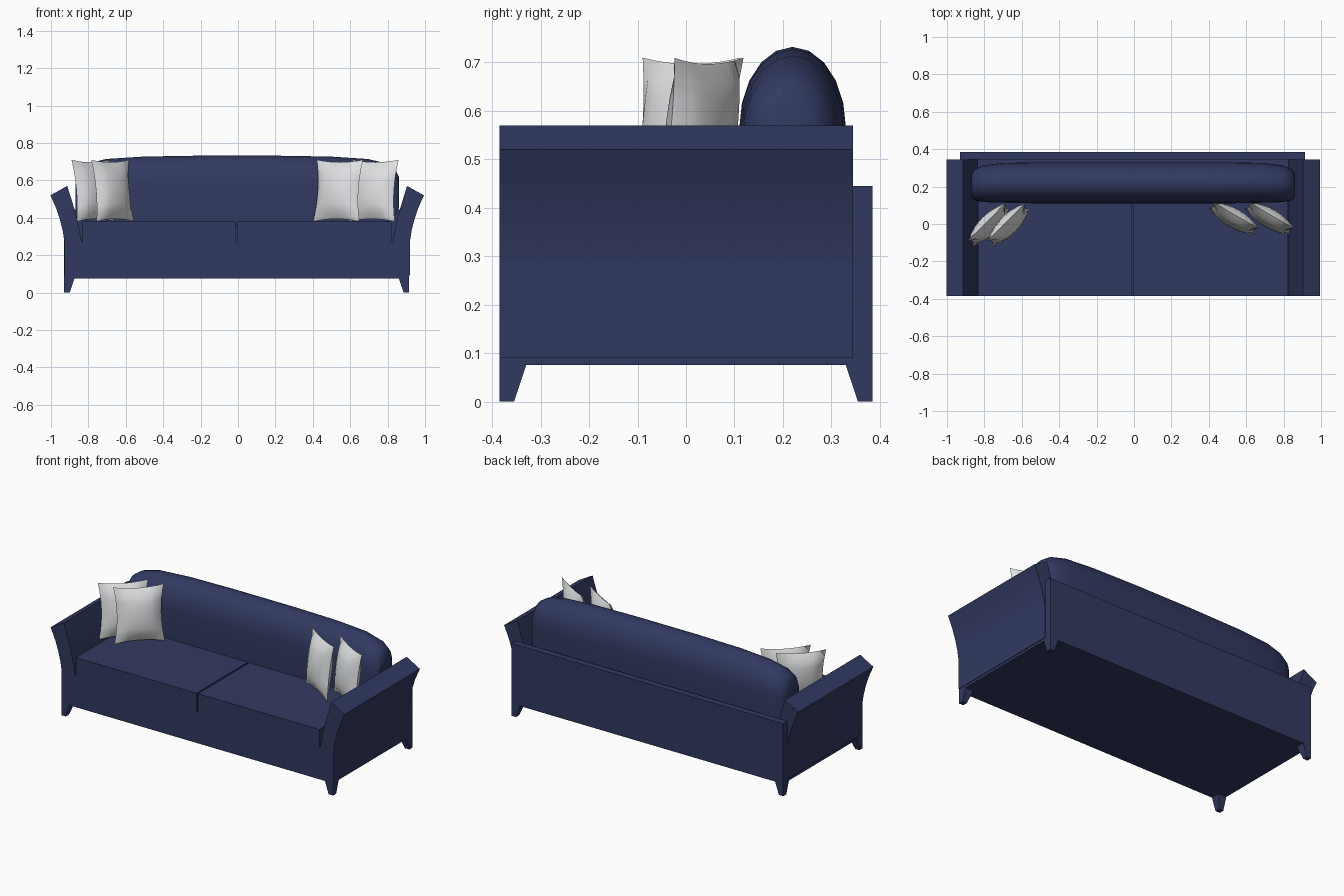
import bpy, bmesh, math
from mathutils import Matrix

if "Cube" in bpy.data.objects:
    bpy.data.objects.remove(bpy.data.objects["Cube"])


def material(name, rgb):
    m = bpy.data.materials.new(name)
    m.diffuse_color = (*rgb, 1)
    m.use_nodes = True
    m.node_tree.nodes["Principled BSDF"].inputs["Base Color"].default_value = m.diffuse_color
    return m


NAVY = material("navy fabric", (0.031, 0.041, 0.118))
WHITE = material("pale grey fabric", (0.74, 0.75, 0.76))


def finish(name, bm, mat, smooth=None):
    bmesh.ops.remove_doubles(bm, verts=bm.verts, dist=1e-5)
    bmesh.ops.recalc_face_normals(bm, faces=bm.faces)
    me = bpy.data.meshes.new(name)
    bm.to_mesh(me)
    bm.free()
    me.materials.append(mat)
    ob = bpy.data.objects.new(name, me)
    bpy.context.collection.objects.link(ob)
    if smooth:
        bpy.ops.object.select_all(action='DESELECT')
        ob.select_set(True)
        bpy.context.view_layer.objects.active = ob
        bpy.ops.object.shade_smooth_by_angle(angle=math.radians(smooth))
    return ob


def loft(name, rings, mat, smooth=None):
    """Skin a list of equal-length closed rings and cap both ends."""
    bm = bmesh.new()
    vs = [[bm.verts.new(p) for p in r] for r in rings]
    n = len(vs[0])
    for a, b in zip(vs, vs[1:]):
        for i in range(n):
            j = (i + 1) % n
            bm.faces.new((a[i], a[j], b[j], b[i]))
    bm.faces.new(vs[0])
    bm.faces.new(vs[-1][::-1])
    return finish(name, bm, mat, smooth)


def rect(x0, x1, y0, y1, z):
    return [(x0, y0, z), (x1, y0, z), (x1, y1, z), (x0, y1, z)]


def box(name, x0, x1, y0, y1, z0, z1):
    return loft(name, [rect(x0, x1, y0, y1, z0), rect(x0, x1, y0, y1, z1)], NAVY)


L, R, F, B = -0.93, 0.915, -0.385, 0.385   # frame limits

# Frame: bottom rail, body under the seat, back panel
box("bottom_rail", L, R, F, B, 0.075, 0.09)
box("seat_base", -0.86, 0.85, F, 0.345, 0.09, 0.27)
box("back_panel", L, R, 0.345, B, 0.09, 0.445)

# Tapered corner legs, straight on their outer sides
for side, x, sx in (("left", L, 1), ("right", R, -1)):
    for end, y, sy in (("front", F, 1), ("back", B, -1)):
        loft(f"{end}_{side}_leg",
             [rect(x, x + sx * w, y, y + sy * w, z)
              for w, z in ((0.03, 0), (0.056, 0.078))], NAVY)

# Flared arms
flare = [(0.0, 0.09), (0.0, 0.27), (0.009, 0.33), (0.024, 0.39), (0.044, 0.45),
         (0.075, 0.52), (-0.015, 0.57), (-0.037, 0.50), (-0.058, 0.43),
         (-0.077, 0.35), (-0.092, 0.27), (-0.096, 0.22), (-0.096, 0.09)]
for name, s, off in (("left_arm", -1, 0.928), ("right_arm", 1, 0.919)):
    loft(name, [[(s * (off + x), y, z) for x, z in flare] for y in (F, 0.345)],
         NAVY, 25)

# Two seat cushions with a narrow gap
box("left_seat_cushion", -0.832, -0.013, F, 0.30, 0.27, 0.38)
box("right_seat_cushion", -0.003, 0.822, F, 0.30, 0.27, 0.38)

# Long domed back cushion: x, half depth, centre y, top, bottom
stations = [(0.865, 0.06, 0.205, 0.62, 0.45), (0.845, 0.085, 0.21, 0.66, 0.41),
            (0.80, 0.098, 0.215, 0.69, 0.38), (0.70, 0.106, 0.22, 0.714, 0.36),
            (0.50, 0.11, 0.22, 0.727, 0.36), (0.2, 0.11, 0.22, 0.732, 0.36)]
rings = []
for s, seq in ((-1, stations), (1, stations[::-1])):
    for x, h, cy, top, bot in seq:
        mid = bot + (top - bot) * 0.55
        ring = [(s * x - 0.005, cy + h * math.cos(a), mid + (top - mid) * math.sin(a))
                for a in (math.pi * i / 10 for i in range(11))]
        ring += [(s * x - 0.005, cy + k * h, bot) for k in (-0.97, 0.97)]
        rings.append(ring)
loft("back_cushion", rings, NAVY, 40)


# Throw pillows: two bulging sheets with pinched edges
def pillow(name, x, y, turn, w=0.285, h=0.332, t=0.05, n=8):
    bm = bmesh.new()
    for side in (-1, 1):
        g = []
        for i in range(n + 1):
            row = []
            for j in range(n + 1):
                u, v = 2 * i / n - 1, 2 * j / n - 1
                cu, cv = 1 - u * u, 1 - v * v
                row.append(bm.verts.new((w / 2 * u * (1 - 0.12 * cv),
                                         side * t * (cu * cv) ** 0.55,
                                         h / 2 * v * (1 - 0.08 * cu))))
            g.append(row)
        for i in range(n):
            for j in range(n):
                bm.faces.new((g[i][j], g[i + 1][j], g[i + 1][j + 1], g[i][j + 1]))
    ob = finish(name, bm, WHITE, 50)
    ob.matrix_world = (Matrix.Translation((x, y, 0.545))
                       @ Matrix.Rotation(math.radians(turn), 4, 'Z')
                       @ Matrix.Rotation(math.radians(-7), 4, 'X'))


for name, x, y, turn in (("outer_left_pillow", -0.775, -0.003, 45),
                         ("inner_left_pillow", -0.67, -0.003, 45),
                         ("inner_right_pillow", 0.535, 0.03, -30),
                         ("outer_right_pillow", 0.725, 0.03, -30)):
    pillow(name, x, y, turn)
